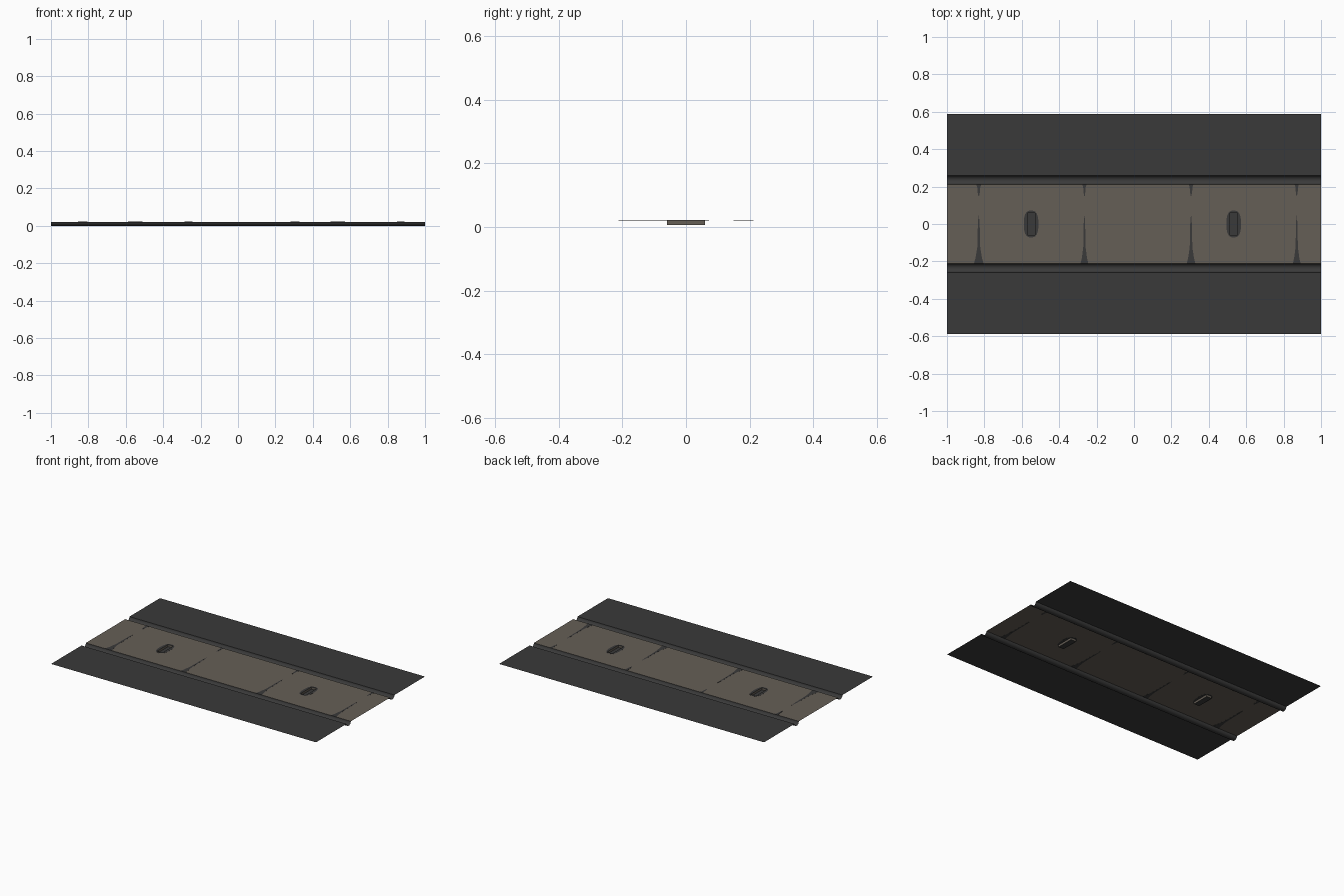
import bpy, bmesh, math

if "Cube" in bpy.data.objects:
    bpy.data.objects.remove(bpy.data.objects["Cube"])

TOP = 0.0215          # level of the road sheet
IN, OUT, EDGE = 0.212, 0.258, 0.587


def material(name, rgb):
    m = bpy.data.materials.new(name)
    m.diffuse_color = (*rgb, 1)
    m.use_nodes = True
    m.node_tree.nodes["Principled BSDF"].inputs["Base Color"].default_value = m.diffuse_color
    return m


DARK = material("dark_asphalt", (0.042, 0.042, 0.042))
ROAD = material("dusty_brown", (0.130, 0.113, 0.093))


def make(name, bm, *mats):
    bmesh.ops.remove_doubles(bm, verts=bm.verts, dist=1e-5)
    me = bpy.data.meshes.new(name)
    bm.to_mesh(me)
    bm.free()
    ob = bpy.data.objects.new(name, me)
    bpy.context.collection.objects.link(ob)
    for m in mats:
        me.materials.append(m)
    return ob


def face(bm, pts, mat=0):
    f = bm.faces.new([bm.verts.new(p) for p in pts])
    f.material_index = mat
    return f


def thicken(bm, h=0.0005):
    """Turn a flat upward sheet into a very thin plate around road level."""
    bmesh.ops.remove_doubles(bm, verts=bm.verts, dist=1e-5)
    bottom = bm.faces[:]
    up = bmesh.ops.extrude_face_region(bm, geom=bottom, use_keep_orig=True)
    for v in up["geom"]:
        if isinstance(v, bmesh.types.BMVert):
            v.co.z += 2 * h
    bmesh.ops.recalc_face_normals(bm, faces=bm.faces)


# Dark shoulders with half-round gutters, one profile per side
for side, name in ((1, "back_shoulder"), (-1, "front_shoulder")):
    r, mid = (OUT - IN) / 2, (OUT + IN) / 2
    prof = [(EDGE, TOP)]
    for i in range(13):
        a = math.pi * i / 12
        prof.append((mid + r * math.cos(a), TOP - TOP * math.sin(a)))
    bm = bmesh.new()
    for (y0, z0), (y1, z1) in zip(prof, prof[1:]):
        q = [(-1, side * y1, z1), (1, side * y1, z1), (1, side * y0, z0), (-1, side * y0, z0)]
        face(bm, q if side > 0 else q[::-1])
    ob = make(name, bm, DARK)
    bpy.context.view_layer.objects.active = ob
    ob.select_set(True)
    bpy.ops.object.shade_smooth_by_angle(angle=math.radians(35))
    ob.select_set(False)

# Road sheet with two open-topped slots
SLOTS = (-0.55, 0.533)
HX, HY, FLOOR = 0.02, 0.06, 0.007
xs = [-1] + [c + s for c in SLOTS for s in (-HX, HX)] + [1]
ys = [-IN, -HY, HY, IN]
bm = bmesh.new()
for i in range(5):
    for j in range(3):
        z = FLOOR if (i in (1, 3) and j == 1) else TOP
        x0, x1, y0, y1 = xs[i], xs[i + 1], ys[j], ys[j + 1]
        c = [(x0, y0), (x1, y0), (x1, y1), (x0, y1)]
        face(bm, [(x, y, z) for x, y in c], int(z == FLOOR))
        if z == FLOOR:
            for k in range(4):
                a, b = c[k], c[(k + 1) % 4]
                face(bm, [(*b, FLOOR), (*a, FLOOR), (*a, TOP), (*b, TOP)])
make("road", bm, ROAD, DARK)

# Dark rounded patch around each slot
for n, c in enumerate(SLOTS):
    bm = bmesh.new()
    ring = []
    for i in range(32):
        a = 2 * math.pi * (i + 0.5) / 32
        ca, sa = math.cos(a), math.sin(a)
        x = 0.039 * math.copysign(abs(ca) ** 0.75, ca)
        y = 0.072 * math.copysign(abs(sa) ** 0.75, sa)
        ring.append((x, y, max(-HX, min(HX, x)), max(-HY, min(HY, y))))
    z = TOP - 0.0005
    for p, q in zip(ring, ring[1:] + ring[:1]):
        pts = [(c + p[0], p[1], z), (c + q[0], q[1], z), (c + q[2], q[3], z)]
        if p[2:] != q[2:]:
            pts.append((c + p[2], p[3], z))
        face(bm, pts)
    thicken(bm)
    make(f"slot_patch_{n + 1}", bm, DARK)

# Crack marks across the road: (y, half width) from front to back
LOWER = [(-IN, 0.026), (-0.18, 0.017), (-0.125, 0.008), (-0.06, 0.006), (0.0, 0.005), (0.045, 0.001)]
UPPER = [(0.15, 0.002), (0.175, 0.007), (0.195, 0.008), (IN, 0.014)]
for n, (x, grow) in enumerate(((-0.83, 1), (-0.265, 0.8), (0.305, 0.9), (0.87, 0.8))):
    bm = bmesh.new()
    for part in (LOWER, UPPER):
        for (y0, w0), (y1, w1) in zip(part, part[1:]):
            w0, w1, z = w0 * grow, w1 * grow, TOP - 0.0005
            face(bm, [(x - w0, y0, z), (x + w0, y0, z), (x + w1, y1, z), (x - w1, y1, z)])
    thicken(bm)
    make(f"crack_{n + 1}", bm, DARK)
